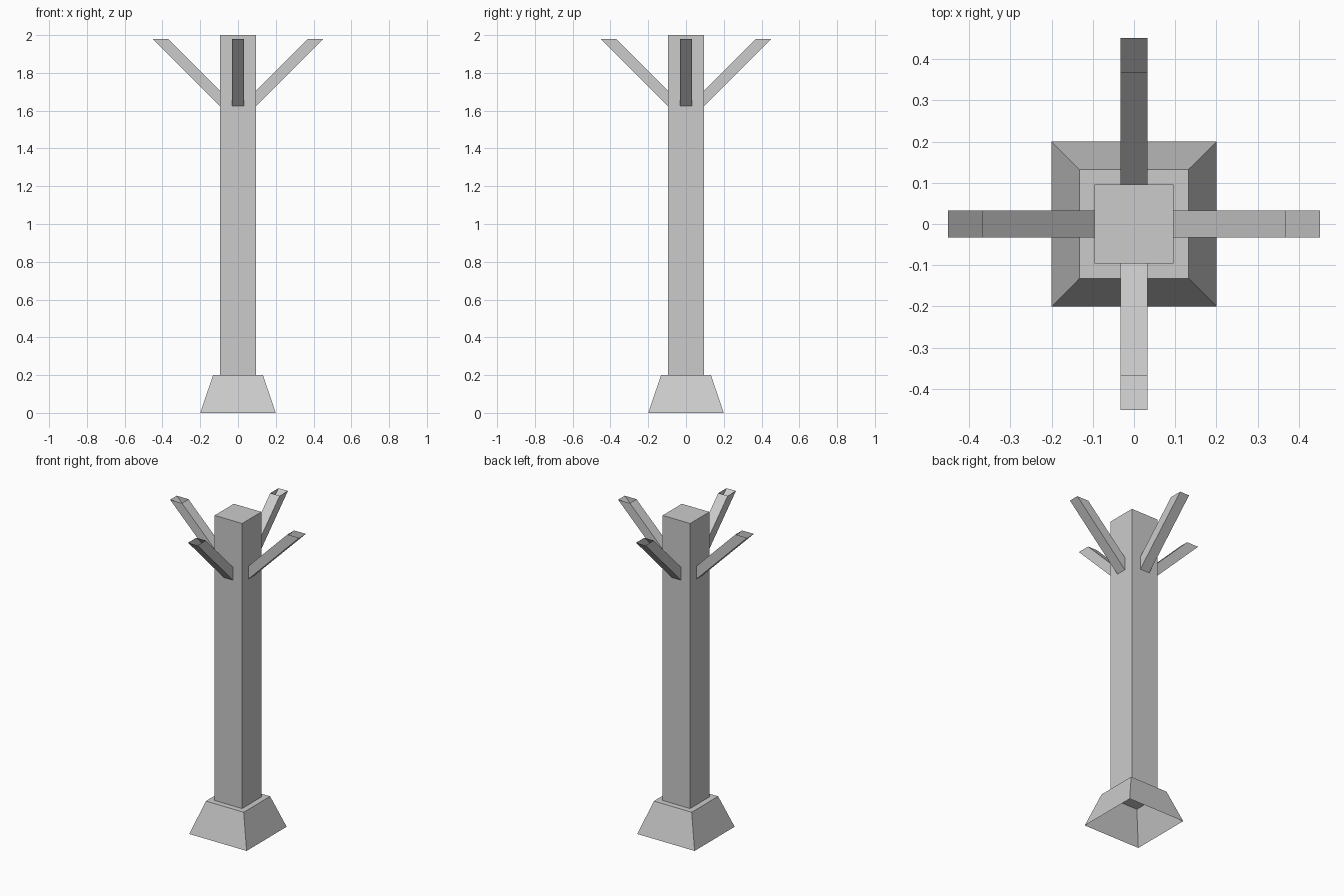
import bpy
import bmesh
from math import cos, sin, pi

if "Cube" in bpy.data.objects:
    bpy.data.objects.remove(bpy.data.objects["Cube"], do_unlink=True)

GREY = (0.6, 0.6, 0.6, 1.0)
grey = bpy.data.materials.new("plain grey")
grey.use_nodes = True
grey.diffuse_color = GREY
grey.node_tree.nodes["Principled BSDF"].inputs["Base Color"].default_value = GREY


def square(half_x, half_y, z, shift=0.0):
    """Horizontal rectangle, counter-clockwise seen from above."""
    return [(shift + sx * half_x, sy * half_y, z)
            for sx, sy in ((-1, -1), (1, -1), (1, 1), (-1, 1))]


def loft(name, lower, upper, cap=False, angle=0.0):
    """Four-sided tube between two rectangles, turned about z, with an optional top."""
    bm = bmesh.new()
    c, s = cos(angle), sin(angle)
    rings = [[bm.verts.new((x * c - y * s, x * s + y * c, z)) for x, y, z in ring]
             for ring in (lower, upper)]
    low, up = rings
    for i in range(4):
        j = (i + 1) % 4
        bm.faces.new((low[i], low[j], up[j], up[i]))
    if cap:
        bm.faces.new(up)
    mesh = bpy.data.meshes.new(name)
    bm.to_mesh(mesh)
    bm.free()
    mesh.materials.append(grey)
    obj = bpy.data.objects.new(name, mesh)
    bpy.context.collection.objects.link(obj)
    return obj


# Tapered foot, open underneath
loft("base", square(0.2, 0.2, 0), square(0.132, 0.132, 0.2), cap=True)

# Square trunk
TRUNK = 0.096
loft("column", square(TRUNK, TRUNK, 0.2), square(TRUNK, TRUNK, 2.0), cap=True)

# Four hollow arms rising at 45 degrees, cut level at the tip
TIP, TIP_Z, HALF_CUT, HALF_WIDTH = 0.41, 1.98, 0.041, 0.033
RUN = TIP + HALF_CUT - TRUNK
for i, side in enumerate(("left", "back", "right", "front")):
    loft(side + "_arm",
         square(HALF_CUT, HALF_WIDTH, TIP_Z - RUN, TIP - RUN),
         square(HALF_CUT, HALF_WIDTH, TIP_Z, TIP),
         angle=i * pi / 2)
